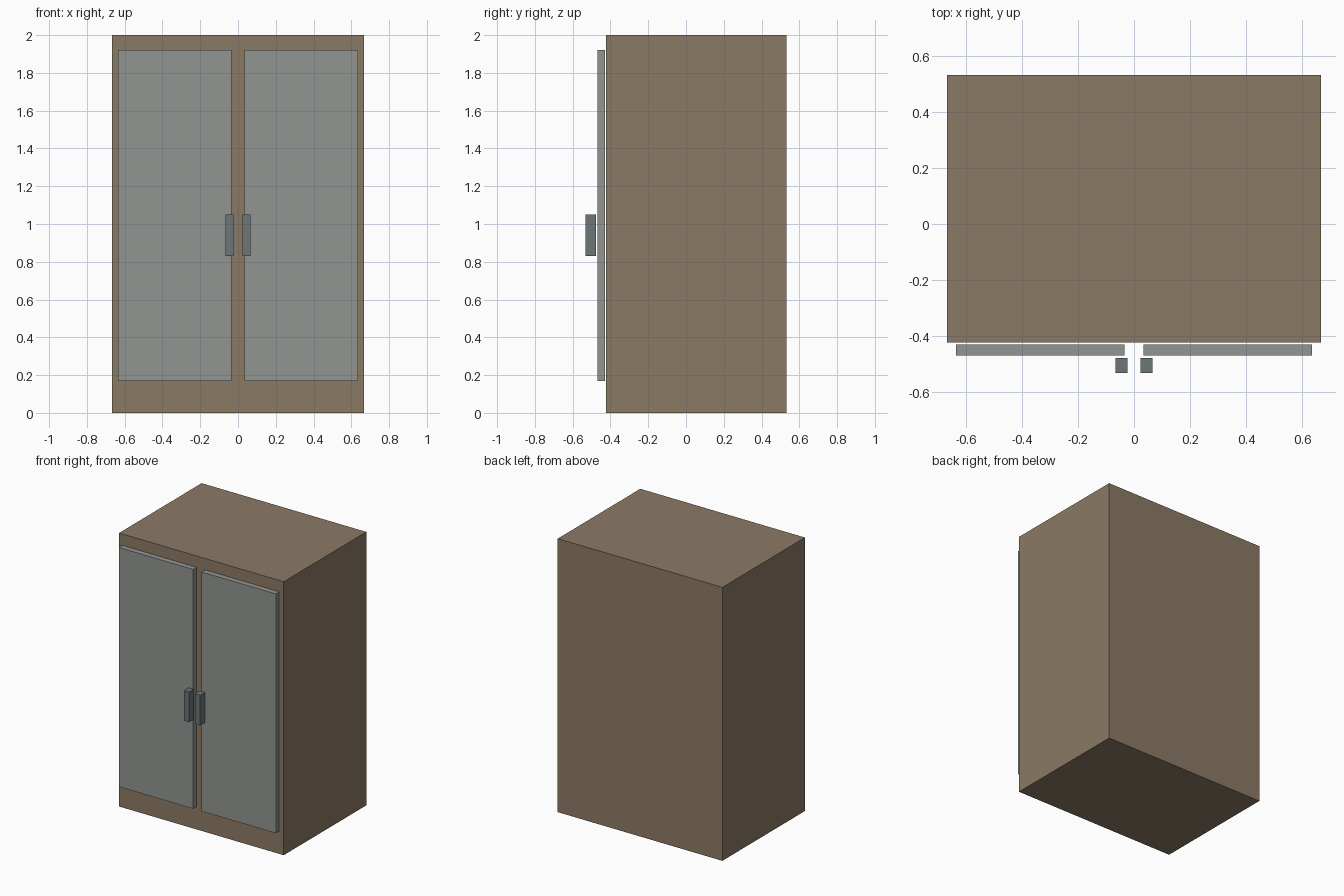
import bpy
import bmesh
from mathutils import Vector

if "Cube" in bpy.data.objects:
    bpy.data.objects.remove(bpy.data.objects["Cube"])


def material(name, color):
    mat = bpy.data.materials.new(name)
    mat.diffuse_color = (*color, 1)
    mat.use_nodes = True
    mat.node_tree.nodes["Principled BSDF"].inputs["Base Color"].default_value = mat.diffuse_color
    return mat


def box(name, low, high, mat):
    """Box spanning two opposite corners, origin at its centre."""
    low, high = Vector(low), Vector(high)
    bm = bmesh.new()
    bmesh.ops.create_cube(bm, size=1)
    bmesh.ops.scale(bm, vec=high - low, verts=bm.verts)
    mesh = bpy.data.meshes.new(name)
    bm.to_mesh(mesh)
    bm.free()
    mesh.materials.append(mat)
    obj = bpy.data.objects.new(name, mesh)
    obj.location = (low + high) / 2
    bpy.context.collection.objects.link(obj)
    return obj


wood = material("brown_wood", (0.26, 0.195, 0.13))
panel = material("grey_panel", (0.29, 0.30, 0.29))
metal = material("dark_metal", (0.15, 0.18, 0.19))

# Cabinet body
box("cabinet_body", (-0.666, -0.423, 0), (0.666, 0.531, 2), wood)

# Mirrored pair of doors with their handles
for side, s in (("left", -1), ("right", 1)):
    x0, x1 = sorted((s * 0.034, s * 0.634))
    box(f"{side}_door", (x0, -0.469, 0.17), (x1, -0.429, 1.92), panel)
    x0, x1 = sorted((s * 0.023, s * 0.066))
    box(f"{side}_handle", (x0, -0.531, 0.83), (x1, -0.477, 1.05), metal)
